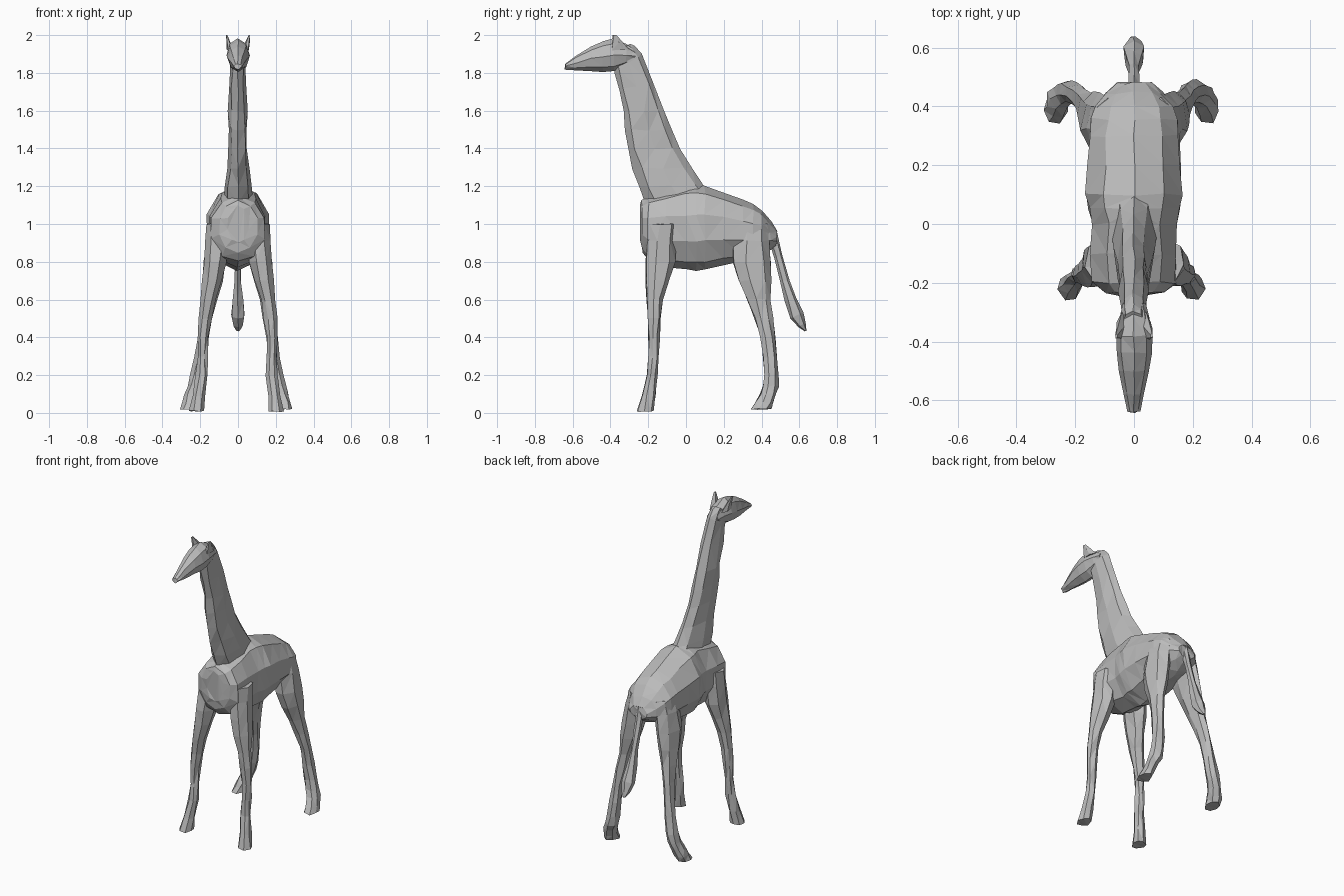
import bpy
import bmesh
import math
import random
from mathutils import Vector

random.seed(4)
default_cube = bpy.data.objects.get("Cube")
if default_cube:
    bpy.data.objects.remove(default_cube, do_unlink=True)

# One plain grey for the whole animal
grey = bpy.data.materials.new("plain_grey")
grey.use_nodes = True
grey.diffuse_color = (.5, .5, .5, 1)
shader = grey.node_tree.nodes["Principled BSDF"]
shader.inputs["Base Color"].default_value = grey.diffuse_color


def with_midway_rings(rings):
    """Add a ring on a smooth curve between each neighbouring pair."""
    padded = [rings[0], *rings, rings[-1]]
    result = [rings[0]]
    for before, low, high, after in zip(padded, rings, rings[1:], padded[3:]):
        middle = (low + high) / 2
        bulge = (low + high - before - after) / 16
        result += [middle + bulge, high]
    return result


def loft(name, rings, sides=8, jitter=.005):
    """Skin a chain of oval rings. Each ring is a vector of its centre x,
    half width, then the y and z of its two ends on the side profile."""
    bm = bmesh.new()
    loops = []
    for x, half_width, start_y, start_z, end_y, end_z in with_midway_rings(rings):
        start = Vector((x, start_y, start_z))
        end = Vector((x, end_y, end_z))
        centre, reach = (start + end) / 2, (end - start) / 2
        loop = []
        for i in range(sides):
            turn = math.tau * i / sides
            point = centre + reach * math.cos(turn)
            point.x += half_width * math.sin(turn)
            wobble = [random.uniform(-jitter, jitter) for axis in range(3)]
            loop.append(bm.verts.new(point + Vector(wobble)))
        loops.append(loop)

    for low, high in zip(loops, loops[1:]):
        for i in range(sides):
            j = (i + 1) % sides
            bm.faces.new((low[i], low[j], high[j], high[i]))
    bm.faces.new(loops[0])
    bm.faces.new(loops[-1])
    bmesh.ops.triangulate(bm, faces=bm.faces[:])
    bmesh.ops.recalc_face_normals(bm, faces=bm.faces[:])

    mesh = bpy.data.meshes.new(name)
    bm.to_mesh(mesh)
    bm.free()
    mesh.materials.append(grey)
    part = bpy.data.objects.new(name, mesh)
    bpy.context.collection.objects.link(part)


def upright(sections):
    """Upright rings from (y, bottom, top, half_width)."""
    return [Vector((0, width, y, bottom, y, top))
            for y, bottom, top, width in sections]


def level(sections, side=1, spread=0):
    """Level rings from (z, front, back, x, half_width). The spread
    pushes the lower part of a limb outwards."""
    return [Vector((side * (x + spread * max(0, 1 - z * 2)), width,
                    front, z, back, z))
            for z, front, back, x, width in sections]


def leaning(sections):
    """Tilted rings from (front_y, front_z, back_y, back_z, half_width)."""
    return [Vector((0, width, *ends)) for *ends, width in sections]


# Torso, from chest to rump
loft("torso", upright([
    (-.24, .9, 1.1, .06),
    (-.2, .8, 1.15, .15),
    (0, .76, 1.2, .15),
    (.1, .76, 1.2, .17),
    (.3, .8, 1.13, .16),
    (.4, .83, 1.07, .14),
    (.48, .88, .96, .06),
]), sides=10)

# Neck, wide at the shoulders and narrow under the skull
loft("neck", leaning([
    (-.2, 1.05, .2, 1.1, .09),
    (-.25, 1.2, .1, 1.2, .07),
    (-.31, 1.4, -.03, 1.4, .05),
    (-.33, 1.6, -.12, 1.6, .05),
    (-.38, 1.8, -.23, 1.9, .04),
    (-.38, 1.9, -.3, 1.95, .04),
]))

# Head, from muzzle to the back of the skull
loft("head", upright([
    (-.64, 1.82, 1.85, .02),
    (-.5, 1.81, 1.94, .05),
    (-.38, 1.81, 1.98, .06),
    (-.27, 1.86, 1.92, .04),
]), jitter=.003)

# Tail with a fuller tuft and a pointed end
loft("tail", leaning([
    (.44, .9, .48, .96, .02),
    (.5, .7, .55, .7, .02),
    (.55, .5, .62, .53, .04),
    (.63, .43, .64, .44, .01),
]), sides=6, jitter=.003)

front_leg = [
    (.01, -.26, -.17, .2, .04),
    (.2, -.21, -.15, .18, .03),
    (.4, -.2, -.14, .18, .03),
    (.6, -.21, -.12, .16, .04),
    (.8, -.22, -.06, .12, .06),
    (1, -.2, -.05, .11, .06),
]
hind_leg = [
    (.02, .34, .45, .25, .04),
    (.1, .39, .48, .23, .04),
    (.2, .41, .49, .2, .04),
    (.4, .39, .47, .18, .03),
    (.6, .32, .45, .15, .04),
    (.8, .24, .45, .12, .06),
    (1, .26, .43, .09, .05),
]
ear = [
    (1.92, -.4, -.3, .04, .02),
    (2, -.39, -.37, .06, .005),
]

# Paired legs and ears; the right feet stand slightly wider
for label, side, spread in (("left", 1, 0), ("right", -1, .02)):
    loft(label + "_front_leg", level(front_leg, side, spread), sides=7)
    loft(label + "_hind_leg", level(hind_leg, side, spread), sides=7)
    loft(label + "_ear", level(ear, side), sides=5, jitter=.002)
